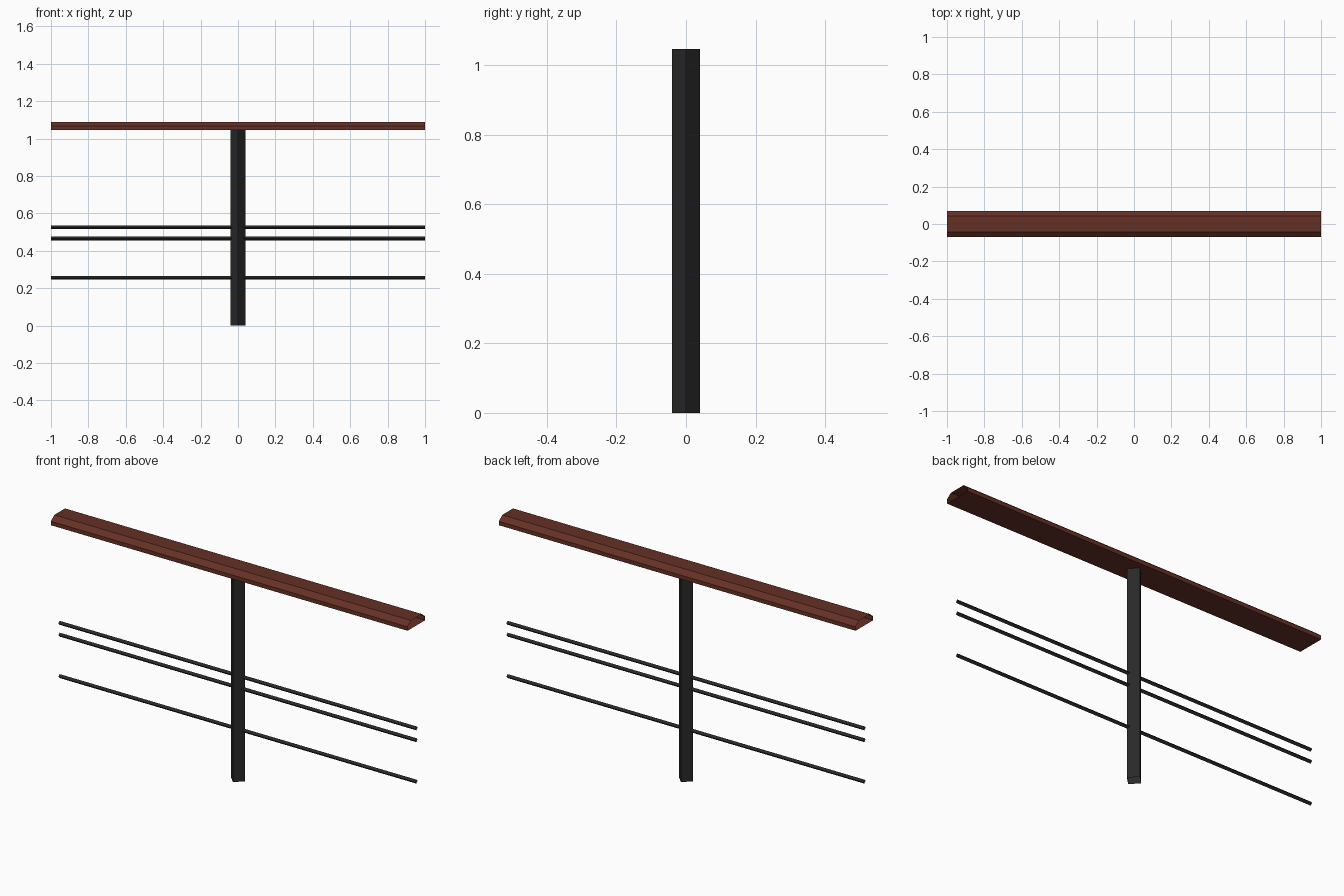
import bpy
import math

if "Cube" in bpy.data.objects:
    bpy.data.objects.remove(bpy.data.objects["Cube"])


def material(name, rgb):
    m = bpy.data.materials.new(name)
    m.diffuse_color = (*rgb, 1.0)
    m.use_nodes = True
    m.node_tree.nodes["Principled BSDF"].inputs["Base Color"].default_value = m.diffuse_color
    return m


RED_BROWN = material("red_brown", (0.13, 0.03, 0.018))
BLACK = material("black_metal", (0.022, 0.022, 0.022))


def sweep(name, profile, start, end, place, mat):
    """Open-ended tube: a closed profile carried from start to end."""
    n = len(profile)
    verts = [place(u, v, t) for t in (start, end) for u, v in profile]
    faces = [(i, (i + 1) % n, n + (i + 1) % n, n + i) for i in range(n)]
    mesh = bpy.data.meshes.new(name)
    mesh.from_pydata(verts, [], faces)
    mesh.materials.append(mat)
    obj = bpy.data.objects.new(name, mesh)
    bpy.context.collection.objects.link(obj)
    return obj


def diamond(radius):
    return [(radius * round(math.cos(a)), radius * round(math.sin(a)))
            for a in (i * math.pi / 2 for i in range(4))]


def along_x(z0):
    return lambda y, z, t: (t, y, z0 + z)


# handrail: hollow bar with chamfered top edges and open ends
rail_profile = [(-0.07, 0), (0.07, 0), (0.07, 0.02), (0.043, 0.042),
                (-0.043, 0.042), (-0.07, 0.02)]
sweep("handrail", rail_profile, -1, 1, along_x(1.046), RED_BROWN)

# post: square tube turned on its corner
sweep("post", diamond(0.04), 0, 1.046, lambda x, y, t: (x, y, t), BLACK)

# three thin horizontal rods
for label, z in (("lower", 0.255), ("middle", 0.465), ("upper", 0.525)):
    sweep(label + "_rod", diamond(0.01), -1, 1, along_x(z), BLACK)
